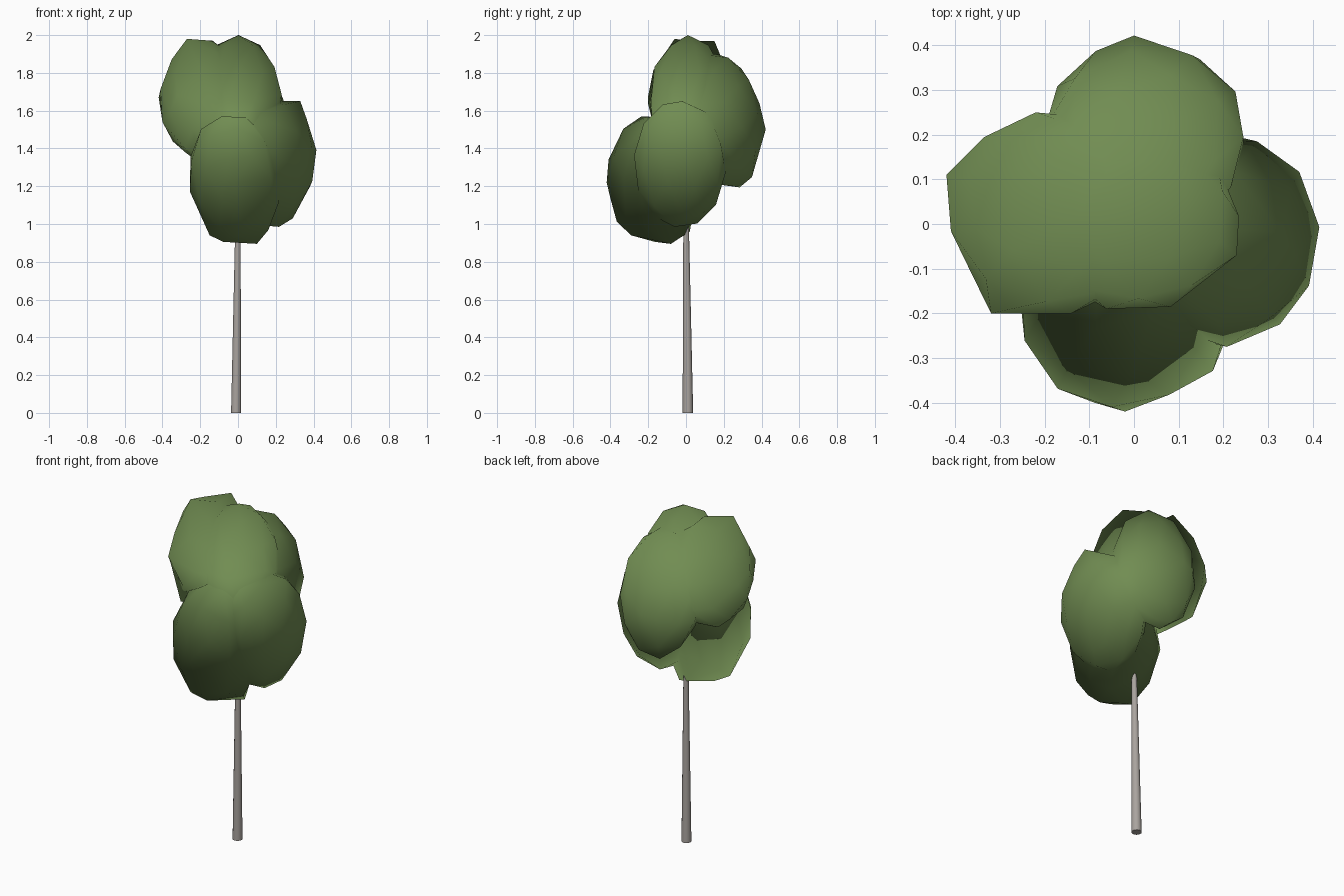
import bpy
import bmesh
from math import radians
from mathutils import Euler, Vector

cube = bpy.data.objects.get("Cube")
if cube:
    bpy.data.objects.remove(cube)

CANOPY_CENTRE = Vector((0, 0, 1.45))


def make_material(name, color):
    mat = bpy.data.materials.new(name)
    mat.use_nodes = True
    mat.diffuse_color = color
    bsdf = mat.node_tree.nodes["Principled BSDF"]
    bsdf.inputs["Base Color"].default_value = color
    bsdf.inputs["Roughness"].default_value = 0.9
    return mat


leaf_green = make_material("leaf green", (0.165, 0.265, 0.085, 1))
bark_grey = make_material("bark grey", (0.40, 0.37, 0.345, 1))


def finish(name, bm, mat):
    mesh = bpy.data.meshes.new(name)
    bm.to_mesh(mesh)
    bm.free()
    mesh.materials.append(mat)
    obj = bpy.data.objects.new(name, mesh)
    bpy.context.collection.objects.link(obj)
    return obj


def leaf_clump(name, low, high, turn, lean, corners):
    """Low-poly ball, turned, leaned, fitted to bounds, with pulled-out corners."""
    bm = bmesh.new()
    bmesh.ops.create_icosphere(bm, subdivisions=2, radius=1)
    bm.transform(Euler([radians(a) for a in turn]).to_matrix().to_4x4())
    for v in bm.verts:
        v.co.x += lean[0] * v.co.z
        v.co.y += lean[1] * v.co.z
    for axis in range(3):
        values = [v.co[axis] for v in bm.verts]
        start, span = min(values), max(values) - min(values)
        for v in bm.verts:
            t = (v.co[axis] - start) / span
            v.co[axis] = low[axis] + t * (high[axis] - low[axis])
    # Pull the nearest vertex out to each prominent corner
    free = list(bm.verts)
    for corner in map(Vector, corners):
        nearest = min(free, key=lambda v: (v.co - corner).length)
        nearest.co = corner
        free.remove(nearest)
    for f in bm.faces:
        f.smooth = True
    mesh = finish(name, bm, leaf_green).data
    # Normals fan out from the canopy centre so the clumps blend together
    mesh.normals_split_custom_set_from_vertices(
        [(v.co - CANOPY_CENTRE).normalized() for v in mesh.vertices])


# Foliage: five overlapping egg-shaped clumps
leaf_clump("upper_side_clump", (-0.41, -0.2, 1.34), (0.05, 0.25, 1.97), (37, 0, 25), (0, 0),
           [(-0.27, -0.06, 1.98), (-0.15, 0.15, 1.97), (-0.42, 0.11, 1.67),
            (-0.32, -0.2, 1.68), (-0.28, -0.14, 1.4), (-0.28, 0.1, 1.38)])
leaf_clump("crown_clump", (-0.23, -0.19, 1.29), (0.235, 0.21, 2.0), (0, 0, 20), (0, 0),
           [(0.23, -0.07, 1.69)])
leaf_clump("back_clump", (-0.2, -0.02, 1.19), (0.245, 0.41, 1.9), (15, 10, 10), (0, -0.2),
           [(0, 0.422, 1.5), (0.05, 0.25, 1.2)])
leaf_clump("lower_side_clump", (-0.04, -0.275, 0.985), (0.415, 0.21, 1.65), (5, 20, 40), (0.1, 0),
           [(0.33, -0.02, 1.65), (0.29, 0, 1.03)])
leaf_clump("front_clump", (-0.255, -0.41, 0.9), (0.22, 0.05, 1.57), (10, -14, 15), (-0.1, 0),
           [(-0.02, -0.42, 1.22), (0, -0.29, 0.94), (0.1, -0.08, 0.895),
            (-0.15, -0.2, 0.94), (-0.02, 0.02, 0.96)])

# Trunk: thin tapered pole with a slight lean
bm = bmesh.new()
height = 1.05
bmesh.ops.create_cone(bm, cap_ends=True, segments=10, radius1=0.028,
                      radius2=0.014, depth=height)
for v in bm.verts:
    v.co.z += height / 2
    v.co += Vector((-0.01, 0.01, 0)) * (1 - v.co.z / height)
for f in bm.faces:
    f.smooth = len(f.verts) == 4
finish("trunk", bm, bark_grey)
